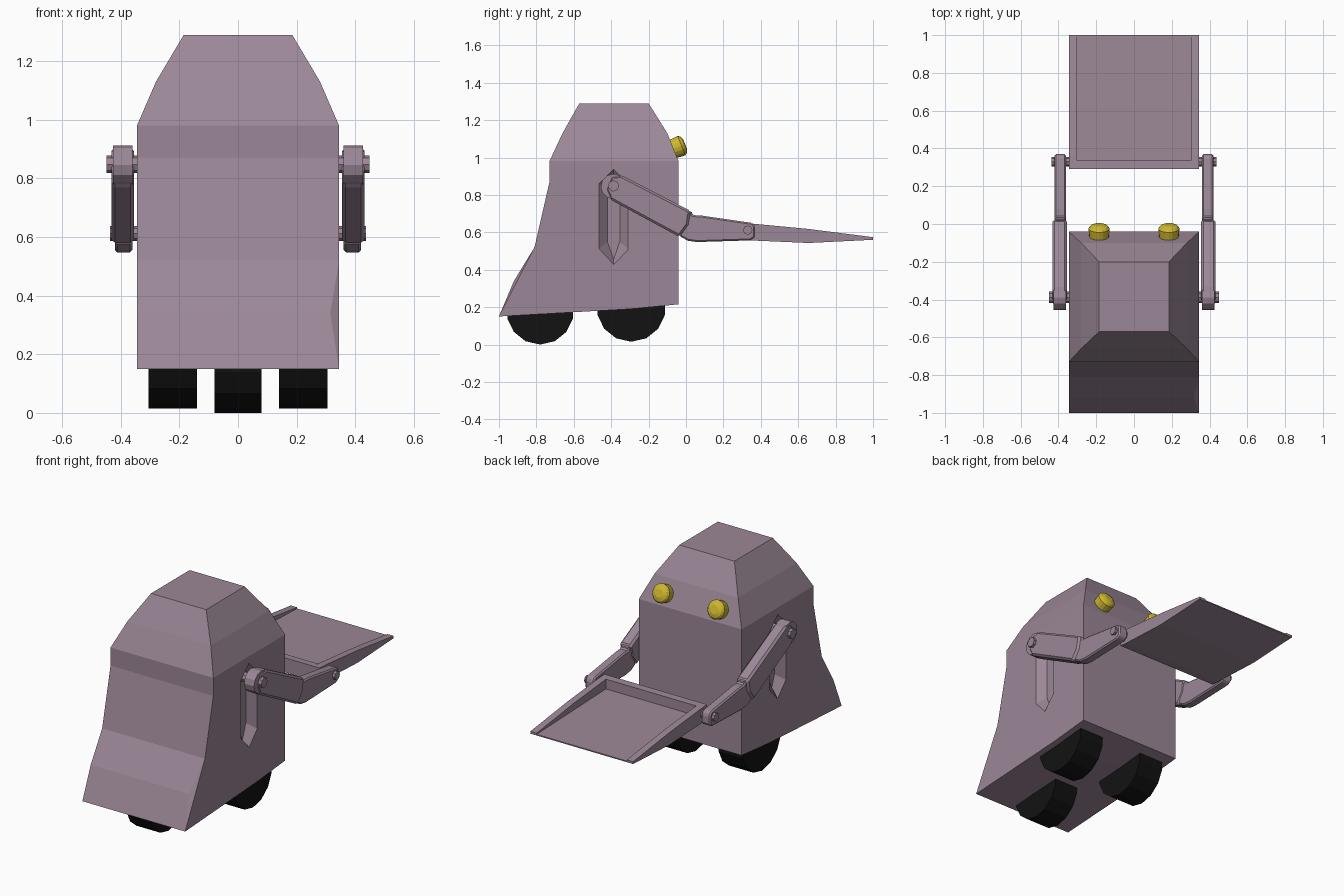
import bpy, bmesh, math
from mathutils import Matrix, Vector

if "Cube" in bpy.data.objects:
    bpy.data.objects.remove(bpy.data.objects["Cube"])


def material(name, rgb):
    m = bpy.data.materials.new(name)
    m.diffuse_color = (*rgb, 1)
    m.use_nodes = True
    m.node_tree.nodes["Principled BSDF"].inputs["Base Color"].default_value = m.diffuse_color
    return m


MAUVE = material("mauve", (0.33, 0.245, 0.31))
BLACK = material("black", (0.006, 0.006, 0.006))
YELLOW = material("yellow", (0.62, 0.48, 0.03))


def finish(name, bm, mat):
    bmesh.ops.recalc_face_normals(bm, faces=bm.faces)
    me = bpy.data.meshes.new(name)
    bm.to_mesh(me)
    bm.free()
    me.materials.append(mat)
    ob = bpy.data.objects.new(name, me)
    bpy.context.collection.objects.link(ob)
    return ob


def bridge(bm, rings):
    """Skin a stack of closed rings and cap both ends."""
    loops = [[bm.verts.new(p) for p in r] for r in rings]
    n = len(loops[0])
    for a, b in zip(loops, loops[1:]):
        for i in range(n):
            j = (i + 1) % n
            bm.faces.new((a[i], a[j], b[j], b[i]))
    bm.faces.new(loops[0])
    bm.faces.new(loops[-1])


def prism(name, profile, x0, x1, mat=MAUVE, outer=None, mirror=True, bevel=0):
    """Extrude a (y, z) profile along x, optionally lofted to another one."""
    bm = bmesh.new()
    for s in ((1, -1) if mirror else (1,)):
        bridge(bm, [[(s * x, y, z) for y, z in p]
                    for x, p in ((x0, profile), (x1, outer or profile))])
    ob = finish(name, bm, mat)
    if bevel:
        mod = ob.modifiers.new("bevel", 'BEVEL')
        mod.width, mod.segments = bevel, 1
    return ob


def circle(y, z, r, n):
    return [(y + r * math.sin(2 * math.pi * i / n),
             z - r * math.cos(2 * math.pi * i / n)) for i in range(n)]


# Body: side outline as (half width, y, z), narrowing towards the roof
outline = [(.345, -1, .15), (.345, -.92, .34), (.345, -.81, .52), (.345, -.73, .87),
           (.345, -.73, .98), (.28, -.66, 1.13), (.185, -.57, 1.29), (.185, -.2, 1.29),
           (.28, -.1, 1.13), (.345, -.04, .98), (.345, -.04, .215), (.345, -.3, .19)]
bm = bmesh.new()
right = [bm.verts.new(p) for p in outline]
left = [bm.verts.new((-x, y, z)) for x, y, z in outline]
right[1].co.x = .315  # small dent on the right tail edge
for i in range(len(outline)):
    j = (i + 1) % len(outline)
    bm.faces.new((right[i], right[j], left[j], left[i]))
for side in (right, left):
    for ids in ((0, 1, 2), (0, 2, 3, 4, 9, 10, 11), (4, 5, 8, 9), (5, 6, 7, 8)):
        bm.faces.new([side[k] for k in ids])
body = finish("body", bm, MAUVE)


# Pointed slots recessed into both sides
def slot(w, bottom, low, high, top, y=-.387):
    return [(y, bottom), (y + w, low), (y + w, high), (y, top), (y - w, high), (y - w, low)]


cutter = prism("slot_cutter", slot(.033, .455, .55, .82, .91), .30, .347,
               outer=slot(.08, .425, .51, .86, .94))
cutter.hide_render = True
cutter.display_type = 'WIRE'
mod = body.modifiers.new("slots", 'BOOLEAN')
mod.operation, mod.solver, mod.object = 'DIFFERENCE', 'EXACT', cutter

# Wheels: a pair at the back, one in the middle at the front
prism("back_wheels", circle(-.293, .2, .185, 14), .14, .305, BLACK)
prism("front_wheel", circle(-.78, .18, .18, 14), -.08, .08, BLACK, mirror=False)

# Eyes: short domed drums set square to the sloping face
tilt = Vector((0, .93, .37)).to_track_quat('Z', 'Y').to_matrix().to_4x4()
bm = bmesh.new()
for s in (1, -1):
    place = Matrix.Translation((s * .185, -.066, 1.047)) @ tilt
    bridge(bm, [[place @ Vector((x, y, h)) for x, y in circle(0, 0, r, 16)]
                for h, r in ((-.03, .05), (.045, .056), (.058, .046), (.066, .025))])
finish("eyes", bm, YELLOW)

# Shoulders and their axle pins
prism("shoulder_hubs", circle(-.388, .845, .068, 12), .36, .427)
prism("shoulder_pins", circle(-.388, .848, .03, 8), .31, .449)

# Arms
prism("upper_arms", [(-.345, .906), (.025, .714), (.012, .64), (-.035, .575), (-.405, .775),
                     (-.43, .83), (-.4, .9)], .355, .432, bevel=.012)
prism("forearms", [(.0, .7), (.03, .715), (.035, .692), (.08, .69), (.355, .65), (.37, .63),
                   (.37, .575), (.345, .557), (.06, .548), (.01, .555), (-.035, .58)],
      .36, .42, bevel=.008)
prism("wrist_pins", circle(.33, .612, .025, 8), .32, .436)

# Shovel: floor, tapering side rims and back rim
prism("shovel_floor", [(.29, .562), (.34, .557), (.655, .543), (1, .56), (1, .567), (.29, .59)],
      -.345, .345, mirror=False)
prism("shovel_side_rims", [(.29, .562), (.34, .557), (.655, .543), (1, .56), (1, .574),
                           (.655, .618), (.36, .646), (.29, .65)], .303, .345)
prism("shovel_back_rim", [(.29, .565), (.335, .565), (.335, .648), (.29, .65)],
      -.304, .304, mirror=False)
